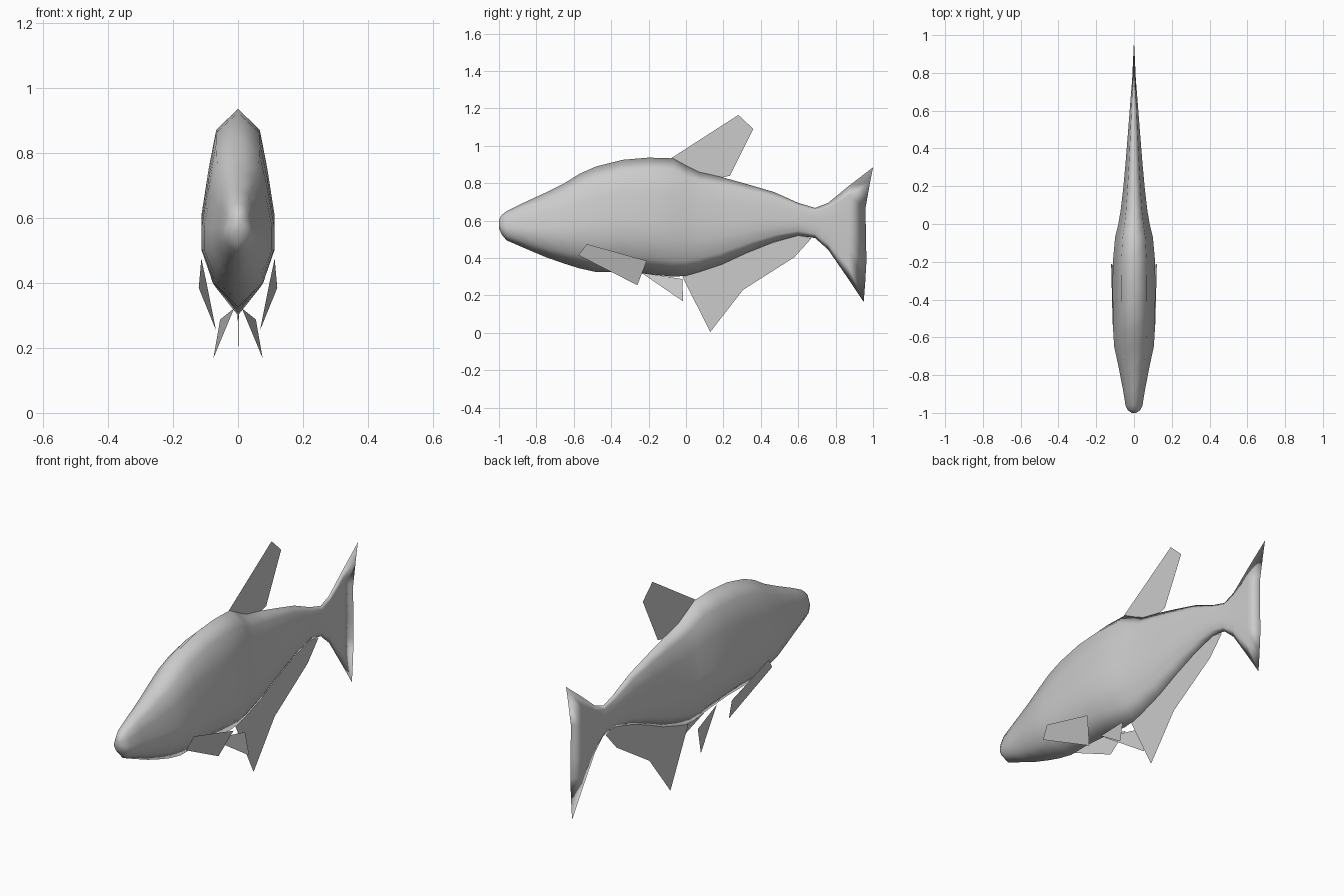
import bpy
import bmesh

cube = bpy.data.objects.get("Cube")
if cube:
    bpy.data.objects.remove(cube, do_unlink=True)

grey = bpy.data.materials.new("plain grey")
grey.use_nodes = True
COLOUR = (0.6, 0.6, 0.6, 1.0)
grey.diffuse_color = COLOUR
bsdf = next(n for n in grey.node_tree.nodes if n.type == 'BSDF_PRINCIPLED')
bsdf.inputs["Base Color"].default_value = COLOUR
bsdf.inputs["Roughness"].default_value = 0.8


def finish(name, bm, smooth=False):
    mesh = bpy.data.meshes.new(name)
    for f in bm.faces:
        f.smooth = smooth
    bm.to_mesh(mesh)
    bm.free()
    mesh.materials.append(grey)
    obj = bpy.data.objects.new(name, mesh)
    bpy.context.collection.objects.link(obj)
    return obj


def fin(name, points):
    """Flat sheet through a few outline points."""
    bm = bmesh.new()
    bm.faces.new([bm.verts.new(p) for p in points])
    return finish(name, bm)


# Cross-section, top to belly: (height fraction, width fraction)
SECTION = [(1, 0), (0.895, 0.6), (0.7, 0.81), (0.47, 1), (0.31, 1), (0.14, 0.7), (0, 0)]

# Body and tail stations: (y, bottom, top, half width)
STATIONS = [
    (-1.0, 0.56, 0.605, 0.012),
    (-0.985, 0.525, 0.63, 0.033),
    (-0.96, 0.495, 0.65, 0.045),
    (-0.88, 0.46, 0.69, 0.058),
    (-0.75, 0.405, 0.75, 0.083),
    (-0.65, 0.37, 0.80, 0.105),
    (-0.57, 0.345, 0.85, 0.11),
    (-0.48, 0.325, 0.89, 0.112),
    (-0.34, 0.325, 0.925, 0.113),
    (-0.20, 0.315, 0.937, 0.112),
    (-0.07, 0.30, 0.933, 0.10),
    (0.0, 0.305, 0.895, 0.083),
    (0.07, 0.325, 0.86, 0.071),
    (0.19, 0.365, 0.833, 0.057),
    (0.32, 0.425, 0.797, 0.045),
    (0.47, 0.485, 0.753, 0.033),
    (0.60, 0.52, 0.695, 0.023),
    (0.69, 0.507, 0.668, 0.016),
    (0.76, 0.445, 0.695, 0.010),
    (0.87, 0.285, 0.785, 0.005),
    (0.95, 0.165, 0.885, 0.0),
]
# The trailing edge of the tail is set back unevenly, top to bottom
TAIL_SHIFT = [0.05, 0.035, 0.01, 0.012, 0.015, 0.008, 0.0]

bm = bmesh.new()
rings = []
for i, (y, low, high, width) in enumerate(STATIONS):
    shift = TAIL_SHIFT if i == len(STATIONS) - 1 else [0] * len(SECTION)
    half = [(w * width, y + s, low + t * (high - low)) for (t, w), s in zip(SECTION, shift)]
    loop = half + [(-x, yy, z) for x, yy, z in half[-2:0:-1]]
    rings.append([bm.verts.new(p) for p in loop])
n = len(rings[0])
for a, b in zip(rings, rings[1:]):
    for k in range(n):
        j = (k + 1) % n
        bm.faces.new((a[k], a[j], b[j], b[k]))
bm.faces.new(rings[0])
bmesh.ops.remove_doubles(bm, verts=bm.verts, dist=0.0005)
bmesh.ops.recalc_face_normals(bm, faces=bm.faces)
finish("body", bm, smooth=True)

# Fins on the centre line
fin("dorsal_fin", [(0, -0.08, 0.933), (0, 0.28, 1.165), (0, 0.36, 1.09),
                   (0, 0.235, 0.84), (0, 0.19, 0.83), (0, 0.07, 0.855)])
fin("anal_fin", [(0, -0.02, 0.30), (0, 0.13, 0.005), (0, 0.305, 0.23), (0, 0.58, 0.405),
                 (0, 0.67, 0.505), (0, 0.60, 0.525), (0, 0.32, 0.435), (0, 0.07, 0.335)])

# Paired fins
for side, s in (("left", 1), ("right", -1)):
    fin(side + "_pectoral_fin", [(s * 0.113, -0.53, 0.475), (s * 0.121, -0.21, 0.385),
                                 (s * 0.068, -0.26, 0.255), (s * 0.10, -0.575, 0.415)])
    fin(side + "_pelvic_fin", [(s * 0.012, -0.24, 0.322), (s * 0.055, -0.02, 0.288),
                               (s * 0.076, -0.015, 0.168)])
